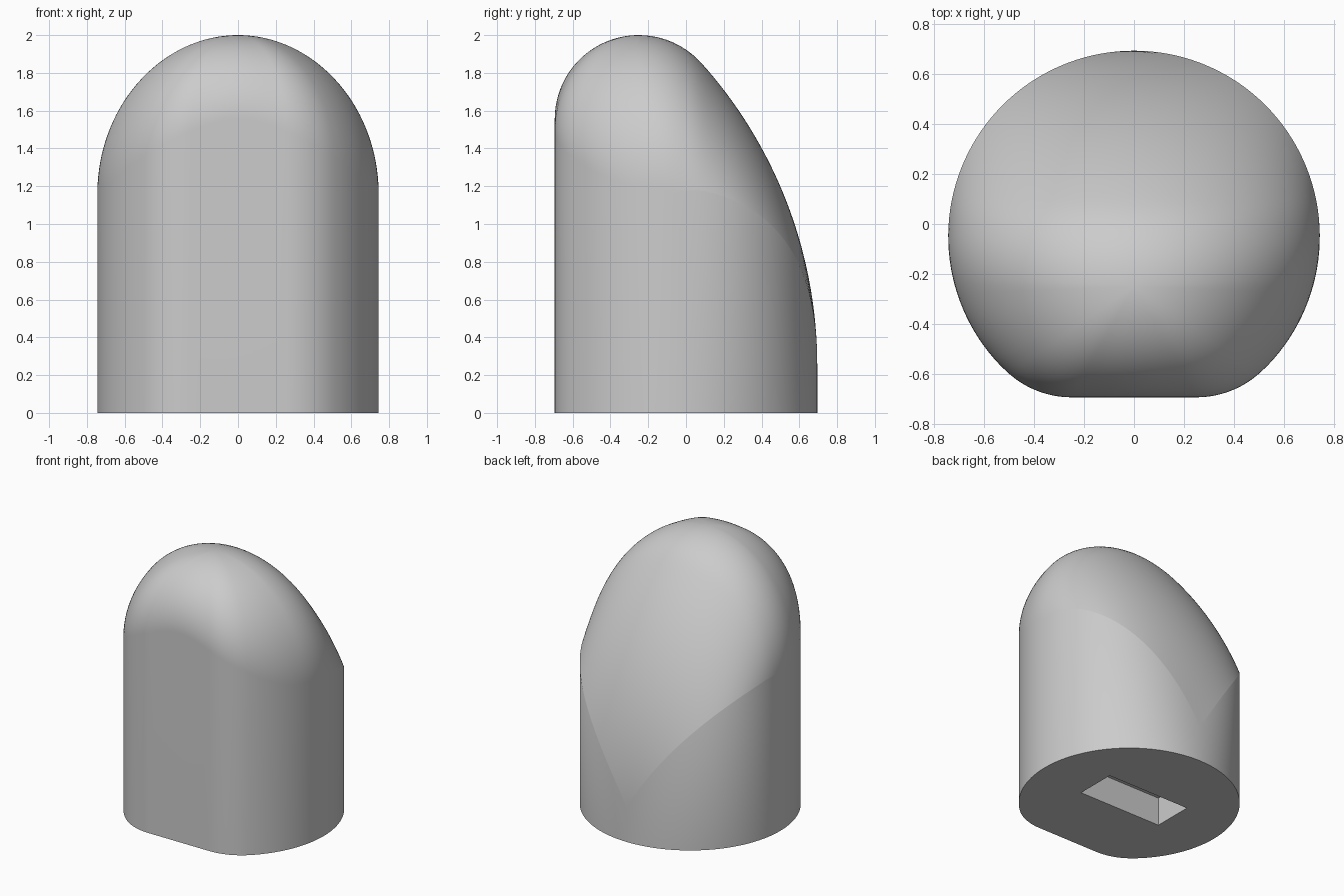
import bpy, bmesh
from math import sin, cos, pi, sqrt, radians, atan2, degrees

cube = bpy.data.objects.get("Cube")
if cube:
    bpy.data.objects.remove(cube, do_unlink=True)

# Plain grey plastic
grey = bpy.data.materials.new("light_grey")
grey.use_nodes = True
colour = (0.6, 0.6, 0.6, 1)
grey.diffuse_color = colour
grey.node_tree.nodes["Principled BSDF"].inputs["Base Color"].default_value = colour

R, CY = 0.745, -0.05            # round footprint
FRONT, FLAT, FILLET = -0.695, 0.25, 0.38
PEAK, NOSE = -0.25, 0.445       # crest position and front rounding
BACK_R, BACK_Z = 2.4, 0.25      # large arc down the back
SIDE_Z, RISE = 1.2, 0.8         # where the sides start to curve over


def arc(cx, cy, r, a0, a1, n):
    return [(cx + r * cos(radians(a0 + (a1 - a0) * i / n)),
             cy + r * sin(radians(a0 + (a1 - a0) * i / n))) for i in range(n + 1)]


def outline():
    """Circle with a flat front and filleted front corners."""
    fy = FRONT + FILLET
    a = degrees(atan2(fy - CY, FLAT))
    right = arc(FLAT, fy, FILLET, -90, a, 14) + arc(0, CY, R, a, 90, 52)[1:]
    left = [(-x, y) for x, y in reversed(right[:-1])]
    flat = [(-FLAT + 2 * FLAT * i / 12, FRONT) for i in range(1, 12)]
    return right + left + flat


def crest(y):
    """Centre line height behind the peak: small arc, then the long back arc."""
    cy = R + CY - BACK_R
    if y < 0.081:
        return 2 - NOSE + sqrt(NOSE ** 2 - (y - PEAK) ** 2)
    return BACK_Z + sqrt(max(0, BACK_R ** 2 - (y - cy) ** 2))


def top_height(x, y, t):
    if y < PEAK:
        front = (PEAK - y) / sqrt(x * x + (y - PEAK) ** 2)
        base = SIDE_Z + (2 - NOSE - SIDE_Z) * front ** 1.5
        return base + (2 - base) * sqrt(max(0, 1 - t * t))
    width = sqrt(max(0, R * R - (y - CY) ** 2))
    if y > CY:
        width = 0.75 * R + 0.25 * width
    return crest(y) - RISE * (1 - sqrt(max(0, 1 - (x / width) ** 2)))


# Domed body: rings from the peak to the rim, then a straight wall
bm = bmesh.new()
pts = outline()
count, rings = len(pts), 40
peak = bm.verts.new((0, PEAK, 2))
loops = []
for k in range(1, rings + 1):
    t = sin(pi / 2 * k / rings)
    ring = []
    for px, py in pts:
        x, y = px * t, PEAK + (py - PEAK) * t
        ring.append(bm.verts.new((x, y, top_height(x, y, t))))
    loops.append(ring)
loops.append([bm.verts.new((x, y, 0)) for x, y in pts])
for i in range(count):
    j = (i + 1) % count
    bm.faces.new((peak, loops[0][i], loops[0][j]))
    for a, b in zip(loops, loops[1:]):
        bm.faces.new((a[i], b[i], b[j], a[j]))
bm.faces.new(loops[-1])
bmesh.ops.recalc_face_normals(bm, faces=bm.faces)
mesh = bpy.data.meshes.new("domed_body")
bm.to_mesh(mesh)
bm.free()
mesh.materials.append(grey)
body = bpy.data.objects.new("domed_body", mesh)
bpy.context.collection.objects.link(body)

# Rectangular slot in the underside
bpy.ops.mesh.primitive_cube_add(size=1, location=(0, 0, 0))
cutter = bpy.context.object
cutter.name = "slot_cutter"
cutter.scale = (0.68, 0.3, 0.42)
cutter.hide_render = True
cutter.data.materials.append(grey)
bpy.context.view_layer.update()
cut = body.modifiers.new("slot", "BOOLEAN")
cut.operation, cut.solver, cut.object = "DIFFERENCE", "EXACT", cutter

bpy.ops.object.select_all(action="DESELECT")
body.select_set(True)
bpy.context.view_layer.objects.active = body
bpy.ops.object.modifier_apply(modifier=cut.name)
bpy.data.objects.remove(cutter, do_unlink=True)
bpy.ops.object.shade_smooth_by_angle(angle=radians(40))
